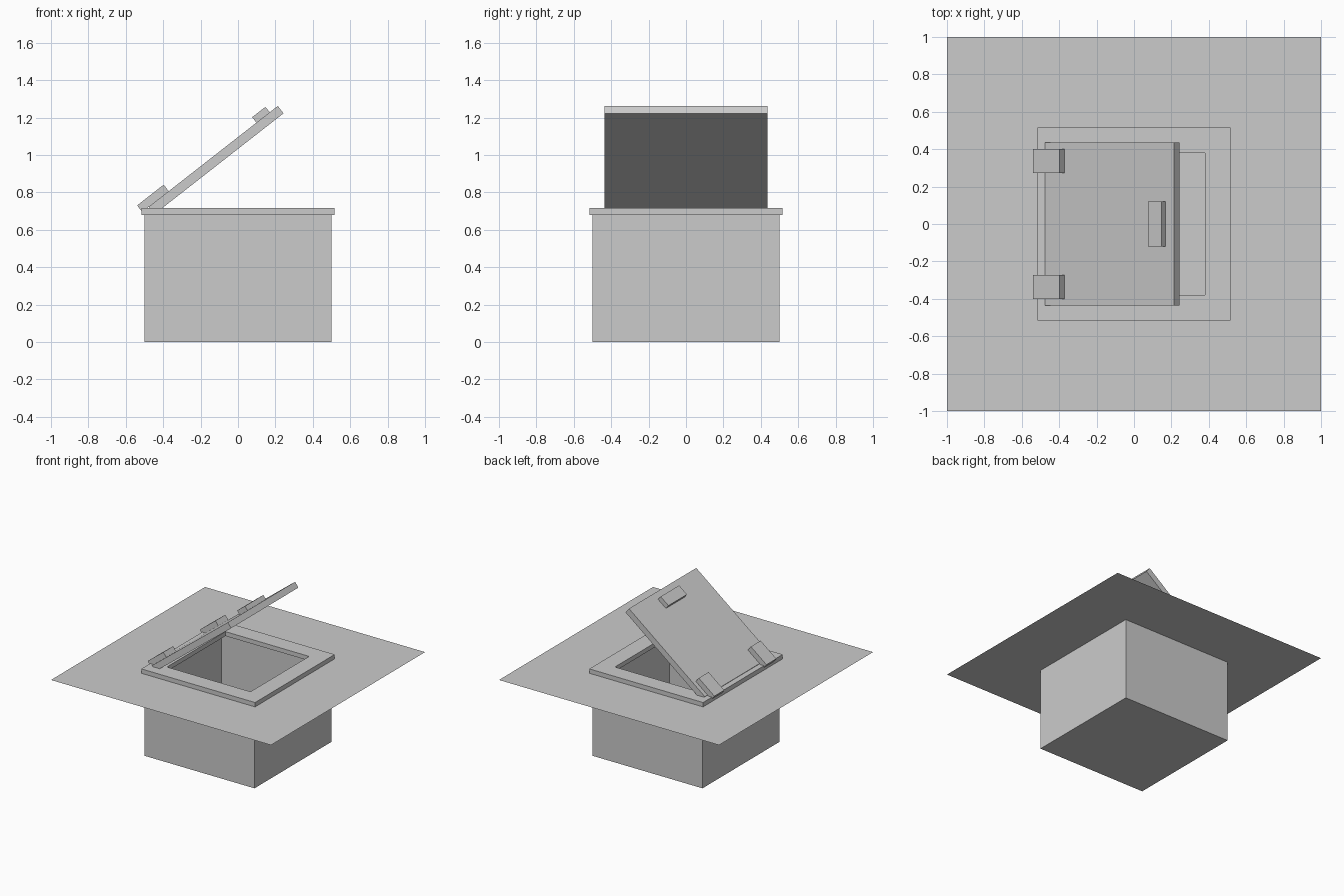
import bpy, bmesh, math
from mathutils import Matrix, Vector

if "Cube" in bpy.data.objects:
    bpy.data.objects.remove(bpy.data.objects["Cube"])

GROUND_Z = 0.68
ANGLE = math.radians(38)


def finish(name, bm):
    mesh = bpy.data.meshes.new(name)
    bm.to_mesh(mesh)
    bm.free()
    ob = bpy.data.objects.new(name, mesh)
    bpy.context.collection.objects.link(ob)
    return ob


def box(name, lo, hi, matrix=Matrix()):
    lo, hi = Vector(lo), Vector(hi)
    bm = bmesh.new()
    bmesh.ops.create_cube(bm, size=1)
    for v in bm.verts:
        v.co = (lo + hi) / 2 + v.co * (hi - lo)
    bm.transform(matrix)
    return finish(name, bm)


def square_ring(bm, outer, inner, z):
    """Flat square sheet with a square hole; returns the inner loop."""
    corners = [(-1, -1), (1, -1), (1, 1), (-1, 1)]
    o = [bm.verts.new((x * outer, y * outer, z)) for x, y in corners]
    i = [bm.verts.new((x * inner, y * inner, z)) for x, y in corners]
    for k in range(4):
        n = (k + 1) % 4
        bm.faces.new((o[k], o[n], i[n], i[k]))
    return i


# Thin ground sheet with a square opening
bm = bmesh.new()
square_ring(bm, 1.0, 0.5, GROUND_Z)
finish("ground_sheet", bm)

# Open-topped, thin-walled shaft below the ground
bm = bmesh.new()
bmesh.ops.create_cube(bm, size=1)
for v in bm.verts:
    v.co.z = (v.co.z + 0.5) * GROUND_Z
top = [f for f in bm.faces if f.normal.z > 0.9]
bmesh.ops.delete(bm, geom=top, context='FACES')
finish("shaft", bm)

# Raised frame around the opening
bm = bmesh.new()
square_ring(bm, 0.517, 0.38, GROUND_Z)
ret = bmesh.ops.extrude_face_region(bm, geom=bm.faces[:])
# keep the bottom faces so the frame is a closed solid
verts = [g for g in ret["geom"] if isinstance(g, bmesh.types.BMVert)]
bmesh.ops.translate(bm, verts=verts, vec=(0, 0, 0.036))
if not any(abs(f.calc_center_median().z - GROUND_Z) < 1e-4 for f in bm.faces):
    square_ring(bm, 0.517, 0.38, GROUND_Z)
    bmesh.ops.remove_doubles(bm, verts=bm.verts[:], dist=1e-4)
bmesh.ops.recalc_face_normals(bm, faces=bm.faces[:])
finish("frame", bm)

# Half-open lid with its hinges and handle, in lid coordinates
tilt = Matrix.Translation((-0.446, 0, 0.684)) @ Matrix.Rotation(-ANGLE, 4, 'Y')
box("lid", (0, -0.437, 0), (0.875, 0.437, 0.05), tilt)
for side, y in (("front", -0.338), ("back", 0.338)):
    box("hinge_" + side, (-0.045, y - 0.064, 0.05), (0.135, y + 0.064, 0.094), tilt)
box("handle", (0.73, -0.12, 0.05), (0.82, 0.12, 0.087), tilt)
